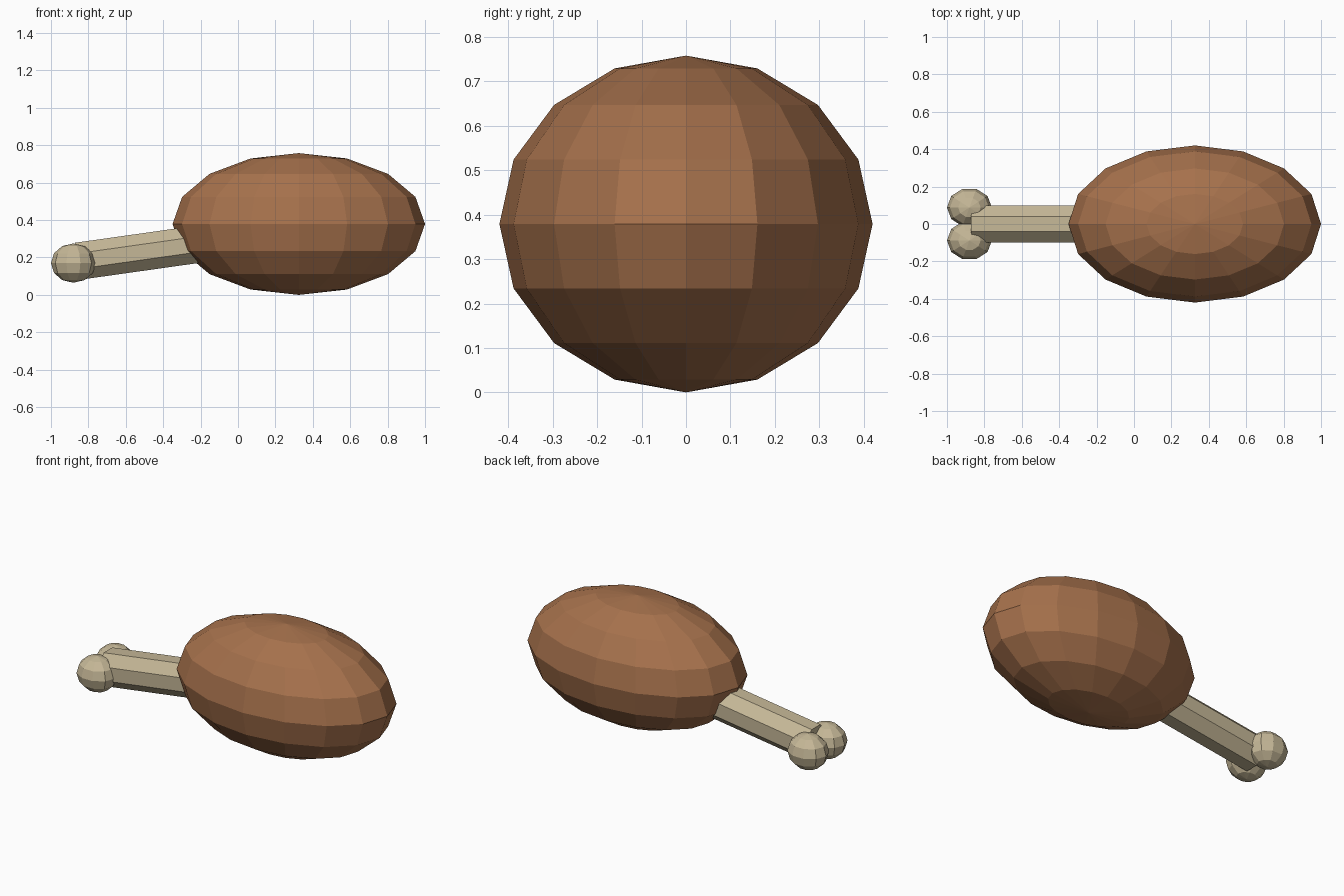
import bpy
import math
from mathutils import Vector

cube = bpy.data.objects.get("Cube")
if cube:
    bpy.data.objects.remove(cube, do_unlink=True)


def make_material(name, colour):
    mat = bpy.data.materials.new(name)
    mat.use_nodes = True
    mat.diffuse_color = (*colour, 1)
    bsdf = next(n for n in mat.node_tree.nodes if n.type == 'BSDF_PRINCIPLED')
    bsdf.inputs["Base Color"].default_value = (*colour, 1)
    return mat


def finish(name, mat):
    ob = bpy.context.object
    ob.name = name
    ob.data.materials.append(mat)
    bpy.ops.object.shade_flat()
    return ob


def ellipsoid(name, centre, radii, segments, rings, mat):
    bpy.ops.mesh.primitive_uv_sphere_add(segments=segments, ring_count=rings, radius=1)
    ob = finish(name, mat)
    # Scale the mesh itself; a vertex column lies on the x axis
    turn = math.atan2(*max(((v.co.y, v.co.x) for v in ob.data.vertices), key=lambda p: p[1]))
    for v in ob.data.vertices:
        x, y = v.co.x, v.co.y
        v.co.x = (x * math.cos(turn) + y * math.sin(turn)) * radii[0]
        v.co.y = (y * math.cos(turn) - x * math.sin(turn)) * radii[1]
        v.co.z *= radii[2]
    ob.location = centre
    return ob


meat = make_material("roast brown", (0.38, 0.165, 0.072))
bone = make_material("bone cream", (0.56, 0.475, 0.31))

# Plump roasted meat
ellipsoid("meat", (0.325, 0, 0.379), (0.675, 0.42, 0.379), 16, 8, meat)

# Octagonal bone shaft, rising into the meat
start, end = Vector((-0.857, 0, 0.18)), Vector((0.1, 0, 0.315))
axis = end - start
bpy.ops.mesh.primitive_cylinder_add(vertices=8, radius=0.108, depth=axis.length,
                                    location=(start + end) / 2)
shaft = finish("bone_shaft", bone)
for v in shaft.data.vertices:
    # Turn the octagon so that a flat side faces up
    a = math.atan2(v.co.y, v.co.x)
    a = (math.floor(a / (math.pi / 4) + 0.25) + 0.5) * math.pi / 4
    v.co.x, v.co.y = 0.108 * math.cos(a), 0.108 * math.sin(a)
shaft.rotation_euler = (0, math.acos(axis.z / axis.length), 0)

# Pair of knobs at the bone's end
for side, name in ((1, "left_knob"), (-1, "right_knob")):
    ellipsoid(name, (-0.88, side * 0.088, 0.17), (0.12, 0.105, 0.105), 10, 6, bone)
